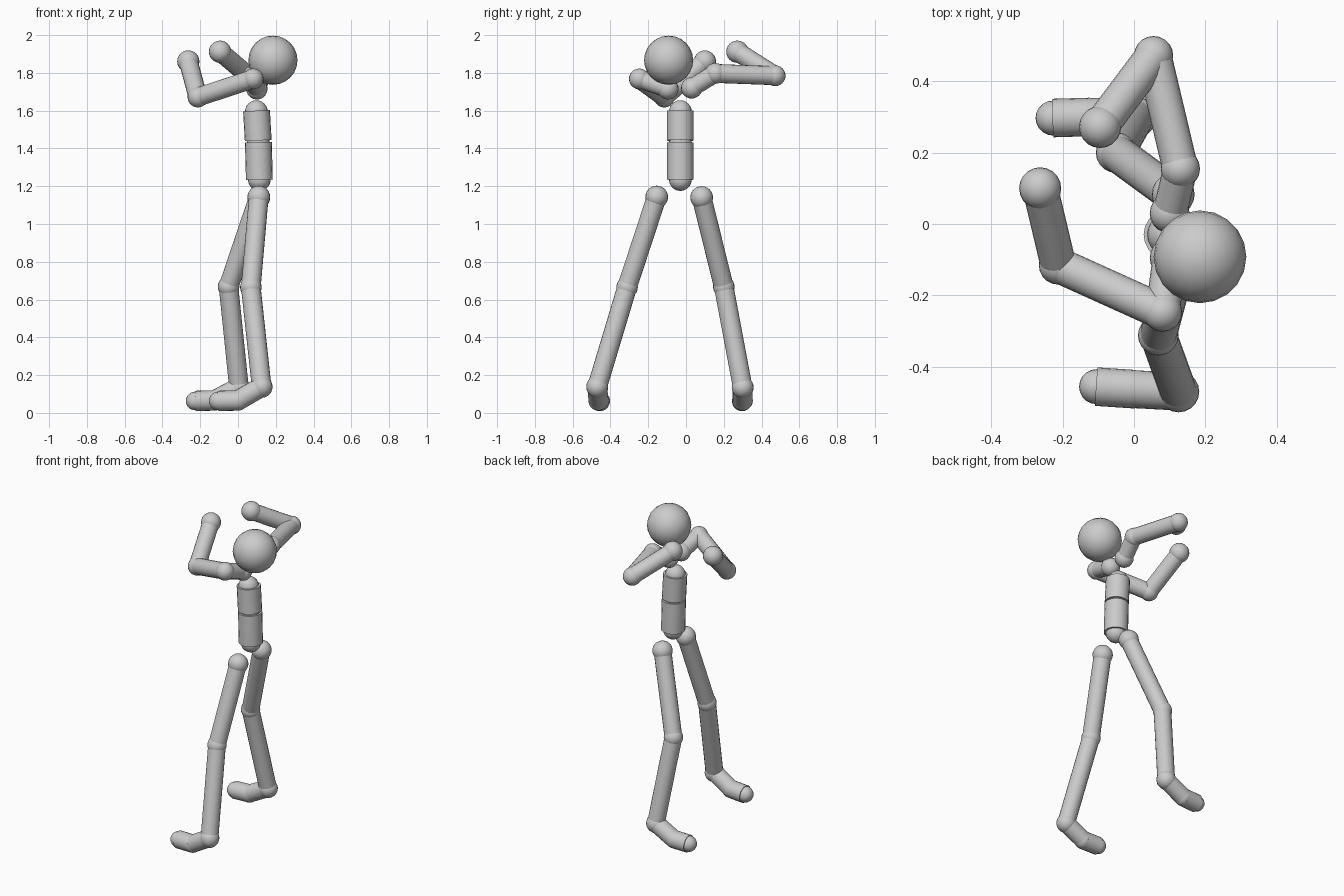
import bpy, math
from mathutils import Vector

if "Cube" in bpy.data.objects:
    bpy.data.objects.remove(bpy.data.objects["Cube"])

grey = bpy.data.materials.new("light_grey")
grey.diffuse_color = (0.6, 0.6, 0.6, 1)
grey.use_nodes = True
grey.node_tree.nodes["Principled BSDF"].inputs["Base Color"].default_value = grey.diffuse_color


def finish(name):
    ob = bpy.context.object
    ob.name = name
    ob.data.materials.append(grey)
    bpy.ops.object.shade_smooth_by_angle(angle=math.radians(40))


def ball(name, centre, r):
    bpy.ops.mesh.primitive_uv_sphere_add(segments=20, ring_count=12, radius=r, location=centre)
    finish(name)


def rod(name, a, b, r):
    a, b = Vector(a), Vector(b)
    d = b - a
    bpy.ops.mesh.primitive_cylinder_add(vertices=20, radius=r, depth=d.length, location=(a + b) / 2,
                                        rotation=d.to_track_quat('Z', 'Y').to_euler())
    finish(name)


def limb(side, joints, rods):
    """Chain of ball joints (name, position, radius) linked by rods (name, radius)."""
    for name, p, r in joints:
        ball(f"{side}_{name}", p, r)
    for (name, r), j0, j1 in zip(rods, joints, joints[1:]):
        rod(f"{side}_{name}", j0[1], j1[1], r)


# Head
ball("head", (0.185, -0.092, 1.867), 0.13)

# Spine: two wide rods with joints at neck base, waist and pelvis
ball("neck_base", (0.097, -0.03, 1.595), 0.06)
ball("waist", (0.107, -0.03, 1.435), 0.06)
ball("pelvis", (0.113, -0.03, 1.235), 0.06)
rod("chest", (0.098, -0.03, 1.6), (0.107, -0.03, 1.442), 0.071)
rod("abdomen", (0.108, -0.03, 1.432), (0.113, -0.03, 1.235), 0.071)

# Arms: collar, shoulder, elbow, hand
arm_names = ("collar", "shoulder", "elbow", "hand")
arm_radii = (0.056, 0.055, 0.055, 0.059)
arm_rods = (("collar_bone", 0.048), ("upper_arm", 0.05), ("forearm", 0.05))
arms = {
    "right": ((0.1, -0.095, 1.715), (0.08, -0.247, 1.768), (-0.212, -0.115, 1.672), (-0.263, 0.1, 1.86)),
    "left": ((0.1, 0.03, 1.72), (0.13, 0.155, 1.797), (0.055, 0.472, 1.785), (-0.095, 0.272, 1.912)),
}
for side, pts in arms.items():
    limb(side, list(zip(arm_names, pts, arm_radii)), arm_rods)

# Legs: hip, knee, ankle, foot ball, toe
leg_names = ("hip", "knee", "ankle", "foot_ball", "toe")
leg_radii = (0.06, 0.057, 0.058, 0.054, 0.049)
leg_rods = (("thigh", 0.052), ("shin", 0.052), ("foot", 0.053), ("toe_rod", 0.054))
legs = {
    "right": ((0.11, -0.155, 1.143), (0.068, -0.312, 0.665), (0.125, -0.47, 0.138),
              (0.0, -0.463, 0.066), (-0.105, -0.456, 0.063)),
    "left": ((0.11, 0.083, 1.14), (-0.05, 0.2, 0.668), (0.005, 0.3, 0.135),
             (-0.125, 0.3, 0.066), (-0.227, 0.297, 0.063)),
}
for side, pts in legs.items():
    limb(side, list(zip(leg_names, pts, leg_radii)), leg_rods)
